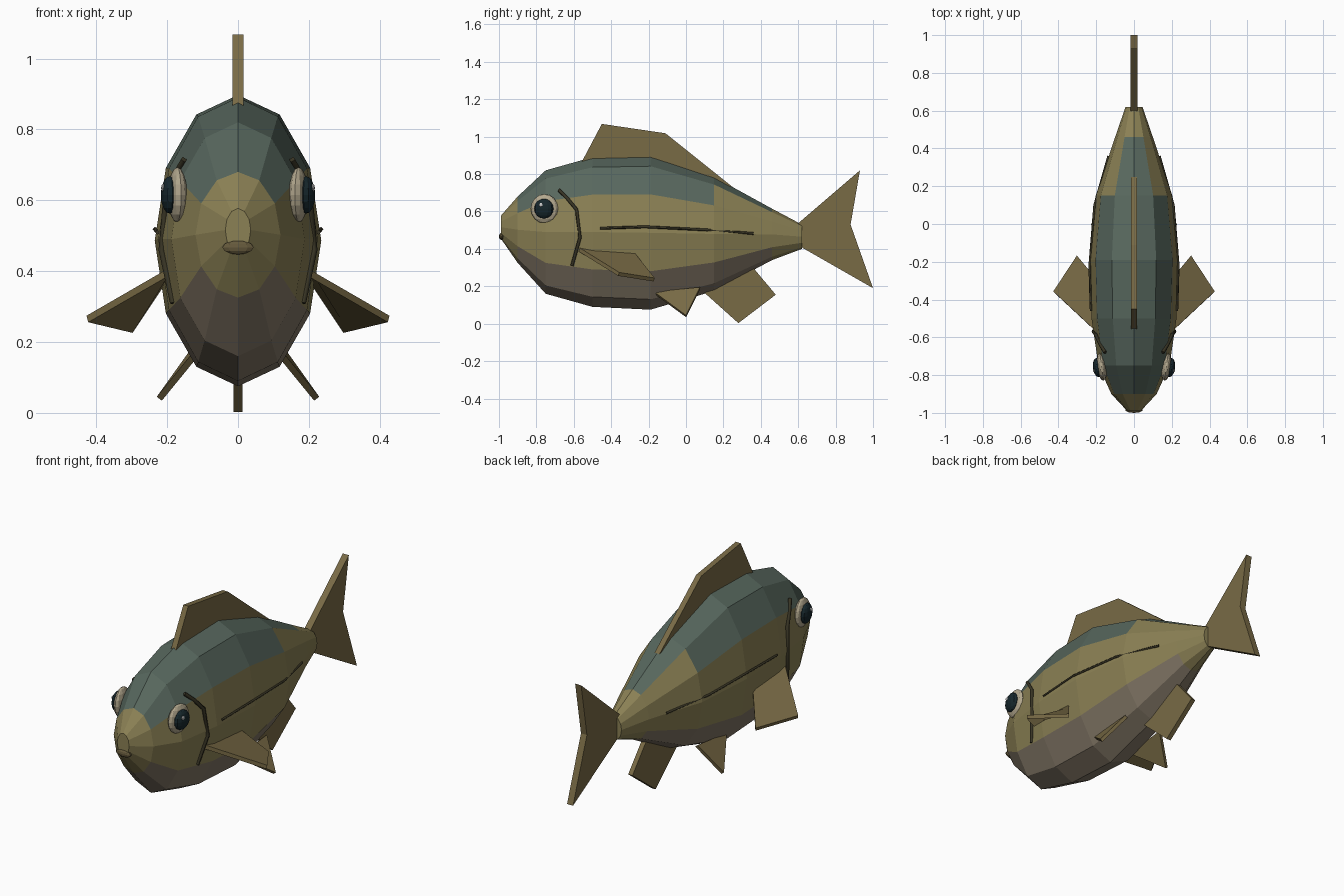
import bpy, bmesh
from math import sin, cos, pi, sqrt, radians
from mathutils import Vector

if "Cube" in bpy.data.objects:
    bpy.data.objects.remove(bpy.data.objects["Cube"])


def material(name, rgb):
    m = bpy.data.materials.new(name)
    m.diffuse_color = (*rgb, 1)
    m.use_nodes = True
    m.node_tree.nodes["Principled BSDF"].inputs["Base Color"].default_value = m.diffuse_color
    return m


FLANK = material("flank", (0.26, 0.22, 0.09))
BACK = material("back", (0.095, 0.135, 0.11))
BELLY = material("belly", (0.22, 0.18, 0.13))
FIN = material("fin", (0.19, 0.145, 0.06))
LINE = material("line", (0.04, 0.035, 0.018))
LIP = material("lip", (0.13, 0.1, 0.045))
SCLERA = material("sclera", (0.45, 0.39, 0.27))
PUPIL = material("pupil", (0.008, 0.02, 0.025))
GLINT = material("glint", (0.85, 0.85, 0.85))


def finish(bm, name, *mats):
    bmesh.ops.recalc_face_normals(bm, faces=bm.faces[:])
    me = bpy.data.meshes.new(name)
    bm.to_mesh(me)
    bm.free()
    for m in mats:
        me.materials.append(m)
    ob = bpy.data.objects.new(name, me)
    bpy.context.collection.objects.link(ob)
    return ob


# Body stations: y, top z, bottom z, half width
STATIONS = [(-0.99, 0.577, 0.455, 0.036), (-0.9, 0.68, 0.325, 0.12),
            (-0.75, 0.82, 0.16, 0.188), (-0.5, 0.89, 0.09, 0.225),
            (-0.19, 0.897, 0.075, 0.235), (0.15, 0.785, 0.175, 0.203),
            (0.46, 0.615, 0.34, 0.1), (0.62, 0.53, 0.4, 0.045)]
SIDES = 12


def surface_x(y, z):
    """Half width of the body at a given y and z."""
    for a, b in zip(STATIONS, STATIONS[1:]):
        if a[0] <= y <= b[0]:
            t = (y - a[0]) / (b[0] - a[0])
            top, bot, w = (a[k] + (b[k] - a[k]) * t for k in (1, 2, 3))
            u = (2 * z - top - bot) / (top - bot)
            return w * sqrt(max(0, 1 - u * u))


# Lofted body, coloured by band
bm = bmesh.new()
rings = []
for y, top, bot, w in STATIONS:
    rings.append([bm.verts.new((w * sin(2 * pi * i / SIDES), y,
                                (top + bot) / 2 + (top - bot) / 2 * cos(2 * pi * i / SIDES)))
                  for i in range(SIDES)])
for s, (a, b) in enumerate(zip(rings, rings[1:])):
    for i in range(SIDES):
        j = (i + 1) % SIDES
        f = bm.faces.new((a[i], a[j], b[j], b[i]))
        band = min(i, SIDES - 1 - i)
        if (1 <= s <= 4 and band <= 1) or (s == 5 and band == 0):
            f.material_index = 1
        elif 1 <= s <= 5 and band >= 4:
            f.material_index = 2
bm.faces.new(rings[0])
bm.faces.new(rings[-1])
finish(bm, "body", FLANK, BACK, BELLY)


def plate(name, pts, thick):
    """Flat fin: outline given thickness both ways along its normal."""
    pts = [Vector(p) for p in pts]
    n = (pts[1] - pts[0]).cross(pts[2] - pts[0]).normalized() * thick / 2
    bm = bmesh.new()
    a = [bm.verts.new(p + n) for p in pts]
    b = [bm.verts.new(p - n) for p in pts]
    bm.faces.new(a)
    bm.faces.new(b[::-1])
    for i in range(len(pts)):
        j = (i + 1) % len(pts)
        bm.faces.new((a[i], b[i], b[j], a[j]))
    return finish(bm, name, FIN)


# Centre fins
def centre_fin(name, outline, thick):
    plate(name, [(0, y, z) for y, z in outline], thick)


centre_fin("dorsal_fin", [(-0.56, 0.86), (-0.45, 1.068), (-0.11, 1.018), (0.25, 0.73), (-0.15, 0.84)], 0.03)
centre_fin("tail_fin", [(0.58, 0.52), (0.93, 0.82), (0.88, 0.53), (1.0, 0.19), (0.58, 0.43)], 0.036)
centre_fin("anal_fin", [(0.06, 0.2), (0.28, 0.003), (0.48, 0.155), (0.35, 0.31)], 0.026)


def ball(name, loc, radii, mat, seg=12, rng=8, rot=0):
    bpy.ops.mesh.primitive_uv_sphere_add(segments=seg, ring_count=rng, radius=1, location=loc)
    ob = bpy.context.object
    ob.name = name
    ob.scale = radii
    ob.rotation_euler.z = rot
    ob.data.materials.append(mat)
    return ob


def trace(name, side, pts, depth):
    """Thin raised line following the body side."""
    cu = bpy.data.curves.new(name, "CURVE")
    cu.dimensions = "3D"
    cu.bevel_depth = depth
    cu.bevel_resolution = 0
    cu.use_fill_caps = True
    sp = cu.splines.new("POLY")
    sp.points.add(len(pts) - 1)
    for p, (y, z) in zip(sp.points, pts):
        p.co = (side * (surface_x(y, z) + 0.001), y, z, 1)
    cu.materials.append(LINE)
    bpy.context.collection.objects.link(bpy.data.objects.new(name, cu))


# Paired parts
for side, tag in ((1, "right"), (-1, "left")):
    plate("pectoral_fin_" + tag,
          [(side * x, y, z) for x, y, z in ((0.2, -0.57, 0.395), (0.425, -0.36, 0.265),
                                            (0.3, -0.17, 0.235), (0.2, -0.29, 0.385))], 0.02)
    plate("pelvic_fin_" + tag,
          [(side * x, y, z) for x, y, z in ((0.12, -0.17, 0.165), (0.222, 0.0, 0.04),
                                            (0.115, 0.075, 0.19))], 0.018)
    tilt = side * radians(-8)
    ball("eye_" + tag, (side * 0.171, -0.757, 0.615), (0.026, 0.074, 0.078), SCLERA, rot=tilt)
    ball("pupil_" + tag, (side * 0.192, -0.76, 0.615), (0.026, 0.052, 0.053), PUPIL, rot=tilt)
    ball("glint_" + tag, (side * 0.211, -0.775, 0.635), (0.006, 0.011, 0.011), GLINT, 8, 6)
    trace("gill_line_" + tag, side,
          [(-0.68, 0.715), (-0.635, 0.67), (-0.585, 0.61), (-0.567, 0.46), (-0.61, 0.31)], 0.01)
    trace("lateral_line_" + tag, side, [(-0.46, 0.51), (-0.22, 0.518), (0.1, 0.502), (0.36, 0.482)], 0.007)

# Mouth
ball("mouth", (0, -0.985, 0.467), (0.046, 0.015, 0.02), LIP, 10, 6)
